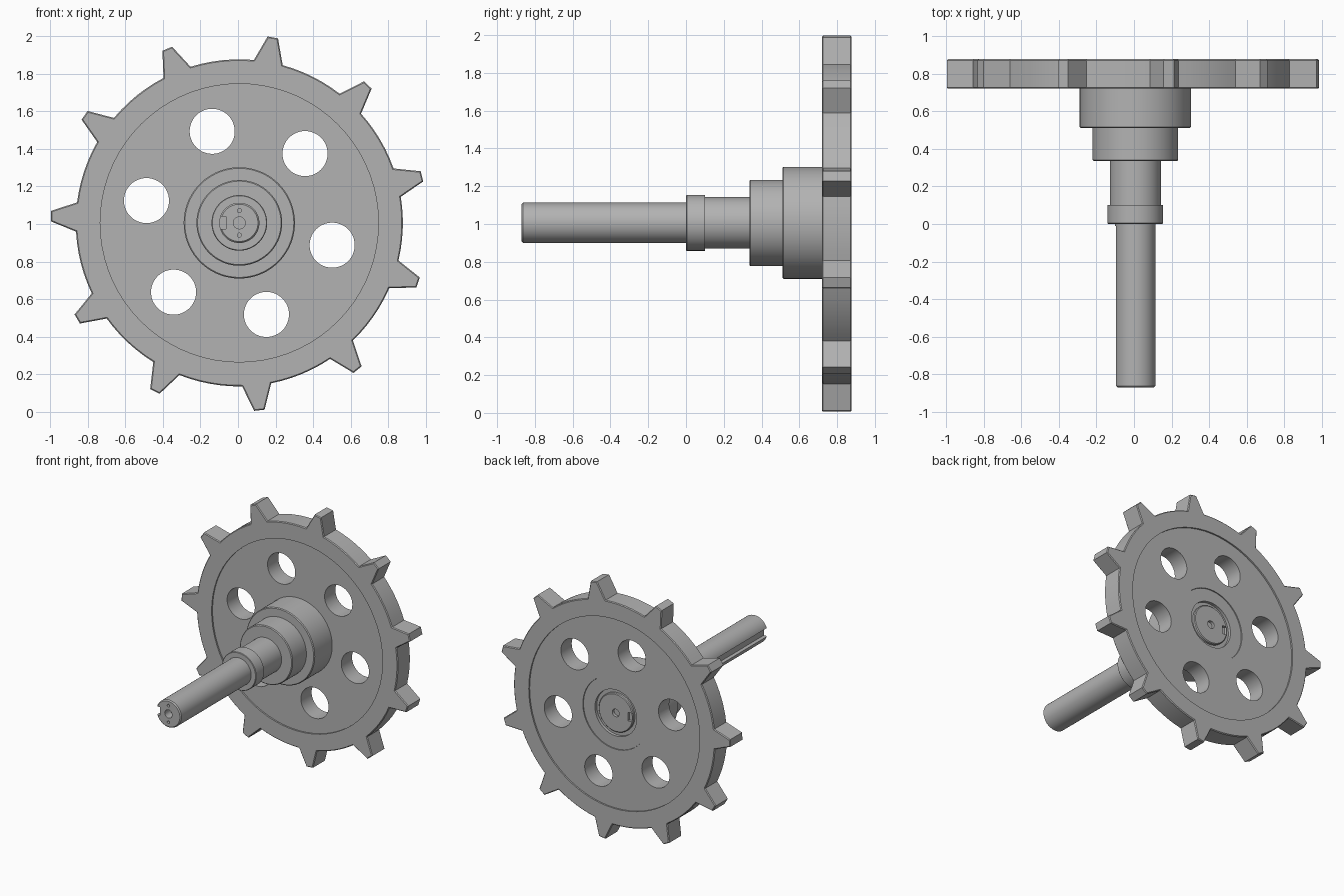
import bpy, bmesh
from math import sin, cos, pi, radians
from mathutils import Matrix, Vector

if "Cube" in bpy.data.objects:
    bpy.data.objects.remove(bpy.data.objects["Cube"])

CENTRE = Vector((0.007, 0, 1.006))
SEGMENTS = 72

steel = bpy.data.materials.new("grey steel")
steel.use_nodes = True
colour = (0.45, 0.45, 0.45, 1)
steel.diffuse_color = colour
steel.node_tree.nodes["Principled BSDF"].inputs["Base Color"].default_value = colour


def make(name, bm):
    """Turn a bmesh into an object placed on the wheel axis."""
    bmesh.ops.recalc_face_normals(bm, faces=bm.faces)
    mesh = bpy.data.meshes.new(name)
    bm.to_mesh(mesh)
    bm.free()
    mesh.materials.append(steel)
    obj = bpy.data.objects.new(name, mesh)
    obj.location = CENTRE
    bpy.context.collection.objects.link(obj)
    return obj


def lathe(name, profile):
    """Spin a (radius, y) profile, running axis to axis, about the y axis."""
    bm = bmesh.new()
    verts = [bm.verts.new((r, y, 0)) for r, y in profile]
    edges = [bm.edges.new(pair) for pair in zip(verts, verts[1:])]
    bmesh.ops.spin(bm, geom=verts + edges, cent=(0, 0, 0), axis=(0, 1, 0),
                   angle=2 * pi, steps=SEGMENTS)
    bmesh.ops.remove_doubles(bm, verts=bm.verts, dist=0.0001)
    return make(name, bm)


def cylinder(name, radius, y0, y1, x=0, z=0, steps=48):
    bm = bmesh.new()
    place = Matrix.Translation((x, (y0 + y1) / 2, z)) @ Matrix.Rotation(pi / 2, 4, "X")
    bmesh.ops.create_cone(bm, cap_ends=True, segments=steps, radius1=radius,
                          radius2=radius, depth=y1 - y0, matrix=place)
    return make(name, bm)


def box(name, low, high):
    bm = bmesh.new()
    low, high = Vector(low), Vector(high)
    bmesh.ops.create_cube(bm, size=1, matrix=Matrix.Translation((low + high) / 2)
                          @ Matrix.Diagonal((*(high - low), 1)))
    return make(name, bm)


def cut(obj, cutters):
    """Subtract the cutters, then discard them."""
    bpy.context.view_layer.objects.active = obj
    for cutter in cutters:
        cutter.hide_render = True
        mod = obj.modifiers.new("cut", "BOOLEAN")
        mod.operation, mod.solver, mod.object = "DIFFERENCE", "EXACT", cutter
        bpy.ops.object.modifier_apply(modifier=mod.name)
        bpy.data.objects.remove(cutter)


# Toothed wheel outline: tapered teeth joined by root arcs
TEETH, ROOT, TIP = 11, 0.87, 1.003
pitch = 2 * pi / TEETH
base, crown = 0.078 / ROOT, 0.028 / TIP
outline = []
for i in range(TEETH):
    a = radians(14.3) + i * pitch
    outline += [(ROOT, a - base), (TIP, a - crown), (TIP, a + crown), (ROOT, a + base)]
    gap = pitch - 2 * base
    outline += [(ROOT, a + base + gap * k / 6) for k in range(1, 6)]

bm = bmesh.new()
face = bm.faces.new([bm.verts.new((r * cos(a), 0.72, r * sin(a))) for r, a in outline])
grown = bmesh.ops.extrude_face_region(bm, geom=[face])
moved = [v for v in grown["geom"] if isinstance(v, bmesh.types.BMVert)]
bmesh.ops.translate(bm, verts=moved, vec=(0, 0.157, 0))
bmesh.ops.recalc_face_normals(bm, faces=bm.faces)
# Soften the outer edges of the two flat sides
sides = [e for e in bm.edges if abs(e.verts[0].co.y - e.verts[1].co.y) < 0.001]
bmesh.ops.bevel(bm, geom=sides, offset=0.006, segments=1, affect="EDGES")
wheel = make("toothed_wheel", bm)

# Shallow web recesses, hub bore and the ring of lightening holes
cutters = [cylinder("front_recess", 0.74, 0.6, 0.732, steps=SEGMENTS),
           cylinder("back_recess", 0.74, 0.865, 1.0, steps=SEGMENTS),
           cylinder("hub_bore", 0.28, 0.5, 1.0, steps=SEGMENTS)]
for i in range(6):
    a = radians(-13.5 + 60 * i)
    cutters.append(cylinder("web_hole", 0.12, 0.5, 1.0, 0.508 * cos(a), 0.508 * sin(a)))
cut(wheel, cutters)

# Stepped hub with a counterbore at the back
hub = lathe("stepped_hub", [
    (0, 0.335), (0.222, 0.335), (0.228, 0.341), (0.228, 0.51), (0.29, 0.51),
    (0.296, 0.516), (0.296, 0.738), (0.279, 0.738), (0.279, 0.858), (0.18, 0.858),
    (0.18, 0.835), (0, 0.835)])

# Sleeve and collar around the shaft
sleeve = lathe("sleeve", [(0, 0.09), (0.136, 0.09), (0.136, 0.36), (0, 0.36)])
collar = lathe("collar", [(0, 0), (0.144, 0), (0.148, 0.004), (0.148, 0.1), (0, 0.1)])

# Long shaft with a keyway down its right side and drilled front end
shaft = lathe("shaft", [
    (0, -0.87), (0.099, -0.87), (0.107, -0.862), (0.107, 0.05), (0, 0.05)])
cut(shaft, [box("keyway", (-0.2, -1, -0.033), (-0.072, -0.01, 0.033)),
            cylinder("centre_hole", 0.032, -1, -0.8, steps=24),
            cylinder("upper_pin_hole", 0.011, -1, -0.83, z=0.065, steps=16),
            cylinder("lower_pin_hole", 0.011, -1, -0.83, z=-0.065, steps=16)])

# Rear shaft end seated in the counterbore
rear = lathe("rear_shaft_end", [
    (0, 0.8), (0.15, 0.8), (0.15, 0.852), (0.144, 0.858), (0, 0.858)])
cut(rear, [box("rear_keyway", (-0.142, 0.838, -0.033), (-0.105, 1, 0.033)),
           cylinder("rear_centre_hole", 0.03, 0.82, 1, steps=24)])

# Smooth round surfaces, crisp edges
bpy.ops.object.select_all(action="DESELECT")
for obj in (wheel, hub, sleeve, collar, shaft, rear):
    obj.select_set(True)
bpy.context.view_layer.objects.active = wheel
bpy.ops.object.shade_smooth_by_angle(angle=radians(25))
